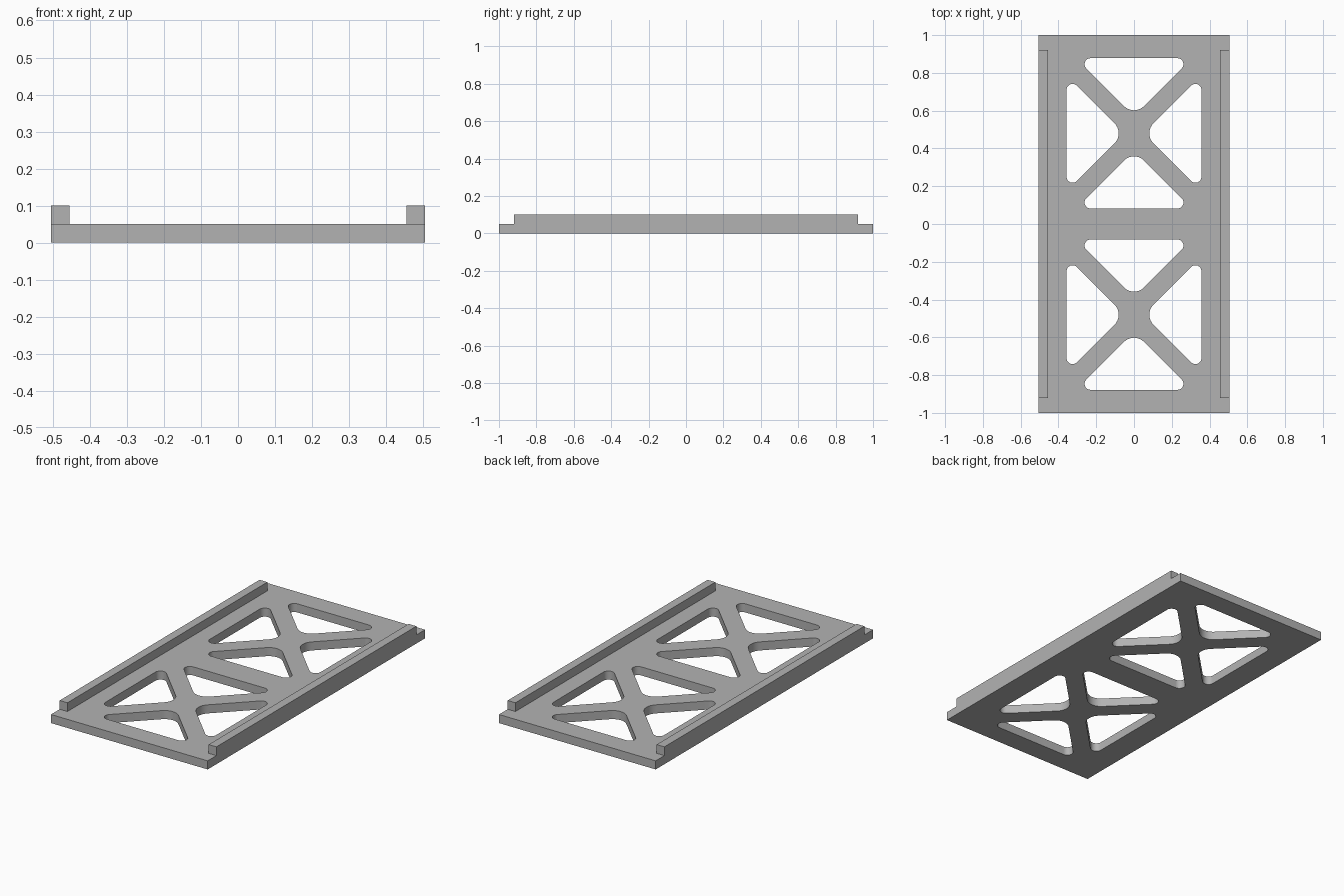
import bpy, bmesh, math
from mathutils import Vector

cube = bpy.data.objects.get("Cube")
if cube:
    bpy.data.objects.remove(cube, do_unlink=True)

HALF_X, HALF_Y, THICK = 0.505, 1.0, 0.05
RAIL_W, RAIL_Y, RAIL_TOP = 0.05, 0.92, 0.101
BAY_Y = 0.48                      # centre of each cross-braced bay
POCKET_H = 0.307                  # sharp height of each triangular pocket
TIP_R, APEX_R = 0.032, 0.075      # corner radii

grey = bpy.data.materials.new("grey metal")
grey.use_nodes = True
COLOUR = (0.45, 0.45, 0.45, 1)
grey.diffuse_color = COLOUR
grey.node_tree.nodes["Principled BSDF"].inputs["Base Color"].default_value = COLOUR


def finish(bm, name):
    bmesh.ops.recalc_face_normals(bm, faces=bm.faces)
    mesh = bpy.data.meshes.new(name)
    bm.to_mesh(mesh)
    bm.free()
    mesh.materials.append(grey)
    obj = bpy.data.objects.new(name, mesh)
    bpy.context.collection.objects.link(obj)
    return obj


def rounded(corners, radii, steps=10):
    """Outline of a polygon with an arc at every corner."""
    points = []
    for i, (corner, r) in enumerate(zip(corners, radii)):
        a = (corners[i - 1] - corner).normalized()
        b = (corners[(i + 1) % len(corners)] - corner).normalized()
        half = a.angle(b) / 2
        centre = corner + (a + b).normalized() * r / math.sin(half)
        start = corner + a * r / math.tan(half) - centre
        end = corner + b * r / math.tan(half) - centre
        sweep = math.pi - 2 * half
        for k in range(steps + 1):
            t = k / steps
            points.append(centre + (start * math.sin((1 - t) * sweep)
                                    + end * math.sin(t * sweep)) / math.sin(sweep))
    return points


def pocket(bay_y, direction, reach):
    """Right-angled triangle whose long side lies at reach from the bay centre."""
    out = Vector(direction)
    side = Vector((-out.y, out.x))
    base = Vector((0, bay_y)) + out * reach
    corners = [base + side * POCKET_H, base - out * POCKET_H, base - side * POCKET_H]
    return rounded(corners, (TIP_R, APEX_R, TIP_R))


# Truss plate: outer rectangle with eight triangular openings
loops = [[Vector((x * HALF_X, y * HALF_Y)) for x, y in ((-1, -1), (1, -1), (1, 1), (-1, 1))]]
for bay in (-BAY_Y, BAY_Y):
    for s in (-1, 1):
        loops.append(pocket(bay, (0, s), 0.398))
        loops.append(pocket(bay, (s, 0), 0.357))

bm = bmesh.new()
for loop in loops:
    verts = [bm.verts.new((p.x, p.y, 0)) for p in loop]
    for i, v in enumerate(verts):
        bm.edges.new((verts[i - 1], v))
bmesh.ops.triangle_fill(bm, edges=bm.edges[:], use_beauty=True, normal=(0, 0, 1))
result = bmesh.ops.extrude_face_region(bm, geom=bm.faces[:], use_keep_orig=True)
top = [g for g in result["geom"] if isinstance(g, bmesh.types.BMVert)]
bmesh.ops.translate(bm, verts=top, vec=(0, 0, THICK))
plate = finish(bm, "truss_plate")
bpy.context.view_layer.objects.active = plate
plate.select_set(True)
bpy.ops.object.shade_smooth_by_angle(angle=math.radians(30))

# Raised rails along both long edges, open underneath where they meet the plate
for name, s in (("left_rail", 1), ("right_rail", -1)):
    bm = bmesh.new()
    bmesh.ops.create_cube(bm, size=1)
    bmesh.ops.scale(bm, verts=bm.verts, vec=(RAIL_W, 2 * RAIL_Y, RAIL_TOP - THICK))
    bmesh.ops.translate(bm, verts=bm.verts,
                        vec=(s * (HALF_X - RAIL_W / 2), 0, (RAIL_TOP + THICK) / 2))
    bm.normal_update()
    under = [f for f in bm.faces if f.normal.z < -0.5]
    bmesh.ops.delete(bm, geom=under, context="FACES_ONLY")
    finish(bm, name)
